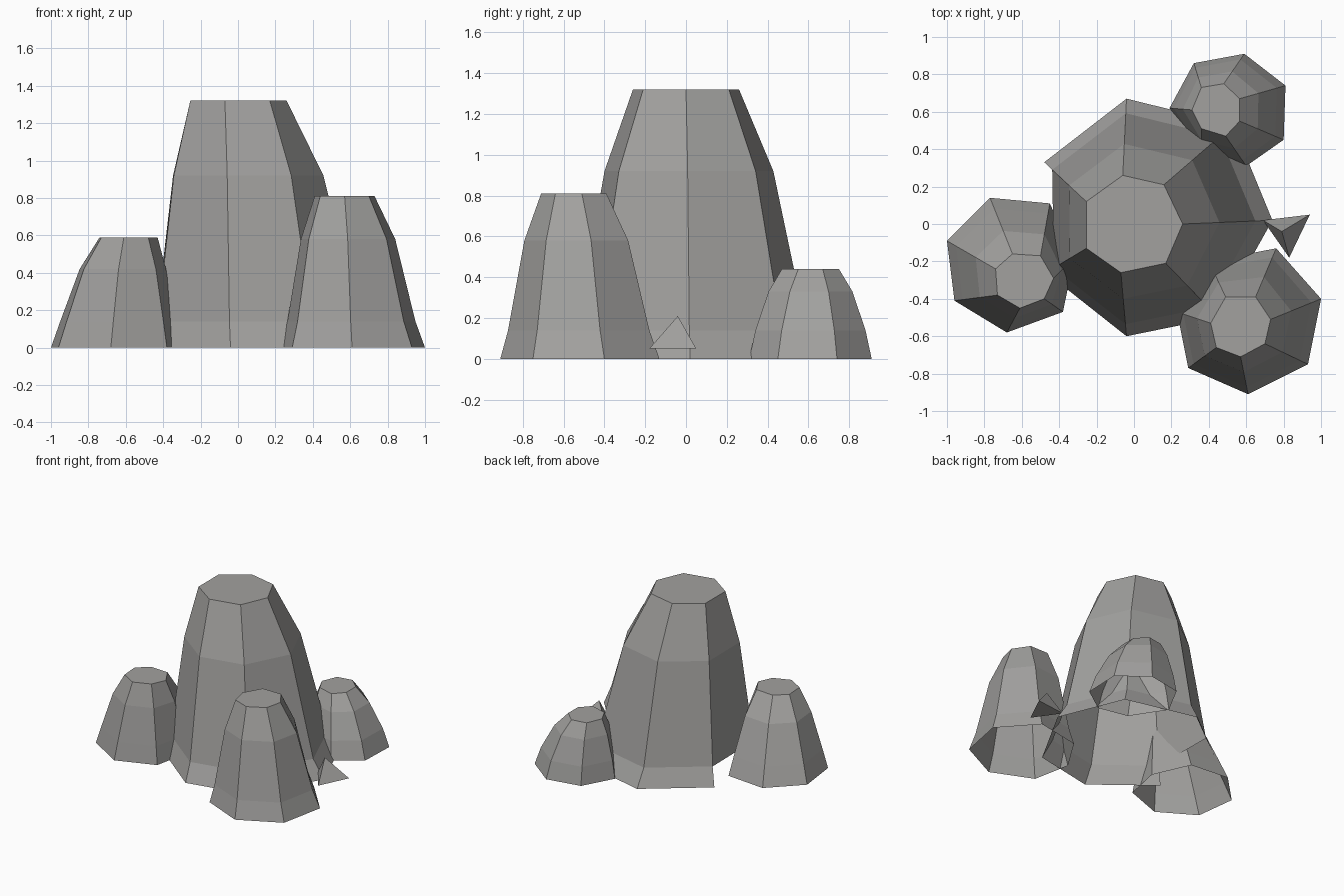
import bpy
import bmesh

if "Cube" in bpy.data.objects:
    bpy.data.objects.remove(bpy.data.objects["Cube"])

stone = bpy.data.materials.new("grey_stone")
stone.diffuse_color = (0.36, 0.355, 0.345, 1)
stone.use_nodes = True
stone.node_tree.nodes["Principled BSDF"].inputs["Base Color"].default_value = stone.diffuse_color


def add_object(name, bm):
    bmesh.ops.recalc_face_normals(bm, faces=bm.faces)
    mesh = bpy.data.meshes.new(name)
    bm.to_mesh(mesh)
    bm.free()
    mesh.materials.append(stone)
    obj = bpy.data.objects.new(name, mesh)
    bpy.context.collection.objects.link(obj)
    return obj


def pillar(name, top, base, height, shoulder, open_side=None):
    """Tapering seven-sided rock, capped on top and open underneath.
    open_side leaves the flared foot off one side."""
    bm = bmesh.new()
    rings = []
    for t, z in ((0, height), (0.41, shoulder), (0.81, 0.14), (1, 0)):
        rings.append([bm.verts.new((a[0] + (b[0] - a[0]) * t,
                                    a[1] + (b[1] - a[1]) * t, z))
                      for a, b in zip(top, base)])
    bm.faces.new(rings[0])
    n = len(top)
    for r in range(3):
        for i in range(n):
            if r == 2 and i == open_side:
                continue
            j = (i + 1) % n
            bm.faces.new((rings[r][i], rings[r + 1][i],
                          rings[r + 1][j], rings[r][j]))
    return add_object(name, bm)


# Tall central rock
pillar("main_rock",
       [(-.06, .26), (.16, .21), (.26, 0), (.17, -.21), (-.07, -.26), (-.255, -.13), (-.255, .12)],
       [(-.04, .67), (.53, .53), (.74, .02), (.45, -.5), (-.04, -.6), (-.47, -.26), (-.48, .33)],
       1.32, 0.92, open_side=5)

# Smaller rocks around it
pillar("front_right_rock",
       [(.49, -.39), (.65, -.39), (.73, -.51), (.70, -.64), (.57, -.71), (.44, -.66), (.41, -.53)],
       [(.40, -.20), (.76, -.13), (1.0, -.40), (.93, -.75), (.61, -.91), (.29, -.77), (.23, -.47)],
       0.81, 0.58)
pillar("left_rock",
       [(-.65, -.16), (-.50, -.17), (-.43, -.29), (-.48, -.40), (-.61, -.45), (-.73, -.38), (-.74, -.24)],
       [(-.77, .14), (-.45, .11), (-.32, -.18), (-.38, -.47), (-.68, -.58), (-.96, -.41), (-1.0, -.09)],
       0.59, 0.42)
pillar("back_right_rock",
       [(.36, .73), (.48, .75), (.565, .67), (.565, .55), (.49, .47), (.36, .51), (.31, .61)],
       [(.32, .86), (.59, .91), (.81, .74), (.80, .45), (.60, .31), (.36, .36), (.19, .62)],
       0.44, 0.33)

# Loose pointed chip beside the main rock
bm = bmesh.new()
a, b, c, tip = [bm.verts.new(p) for p in
                ((.69, .02, .05), (.94, .05, .05), (.83, -.18, .05), (.79, -.04, .21))]
for tri in ((a, b, tip), (b, c, tip), (c, a, tip), (a, c, b)):
    bm.faces.new(tri)
add_object("stone_chip", bm)
